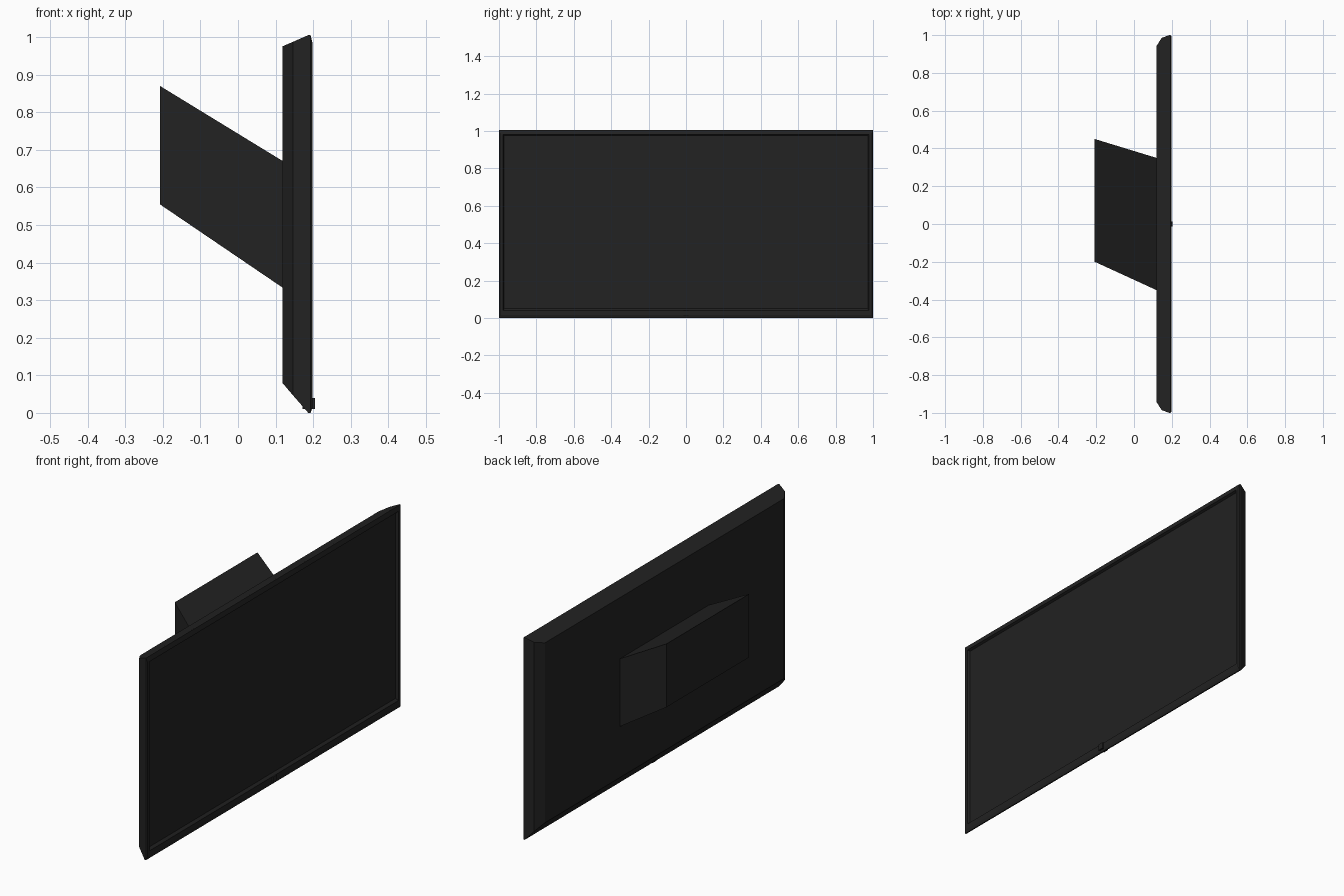
import bpy
import bmesh

cube = bpy.data.objects.get("Cube")
if cube:
    bpy.data.objects.remove(cube, do_unlink=True)


def material(name, value):
    mat = bpy.data.materials.new(name)
    mat.use_nodes = True
    colour = (value, value, value, 1)
    mat.diffuse_color = colour
    mat.node_tree.nodes["Principled BSDF"].inputs["Base Color"].default_value = colour
    return mat


charcoal = material("charcoal plastic", 0.016)


def loft(name, sections):
    """Skin rectangles (x, y_min, y_max, z_min, z_max) in order and cap the ends."""
    bm = bmesh.new()
    rings = [[bm.verts.new(p) for p in ((x, y0, z0), (x, y1, z0), (x, y1, z1), (x, y0, z1))]
             for x, y0, y1, z0, z1 in sections]
    for a, b in zip(rings, rings[1:]):
        for i in range(4):
            j = (i + 1) % 4
            bm.faces.new((a[i], a[j], b[j], b[i]))
    bm.faces.new(rings[0][::-1])
    bm.faces.new(rings[-1])
    bmesh.ops.recalc_face_normals(bm, faces=bm.faces)
    mesh = bpy.data.meshes.new(name)
    bm.to_mesh(mesh)
    bm.free()
    mesh.materials.append(charcoal)
    obj = bpy.data.objects.new(name, mesh)
    bpy.context.collection.objects.link(obj)
    return obj


# Tapered housing, chamfered rim, bezel and recessed screen in one skin
loft("television_panel", [
    (0.118, -0.94, 0.94, 0.08, 0.975),
    (0.146, -0.985, 0.985, 0.047, 0.987),
    (0.187, -1.0, 1.0, 0.0, 1.005),
    (0.193, -1.0, 1.0, 0.0, 1.005),
    (0.198, -0.995, 0.995, 0.015, 0.985),
    (0.198, -0.978, 0.978, 0.04, 0.98),
    (0.186, -0.972, 0.972, 0.05, 0.975),
])

# Skewed wall bracket behind the panel
loft("wall_bracket", [
    (-0.208, -0.2, 0.45, 0.555, 0.87),
    (0.119, -0.35, 0.35, 0.333, 0.67),
])

# Small sensor block on the lower bezel
loft("sensor", [
    (0.172, -0.014, 0.014, 0.01, 0.04),
    (0.205, -0.014, 0.014, 0.01, 0.04),
])
